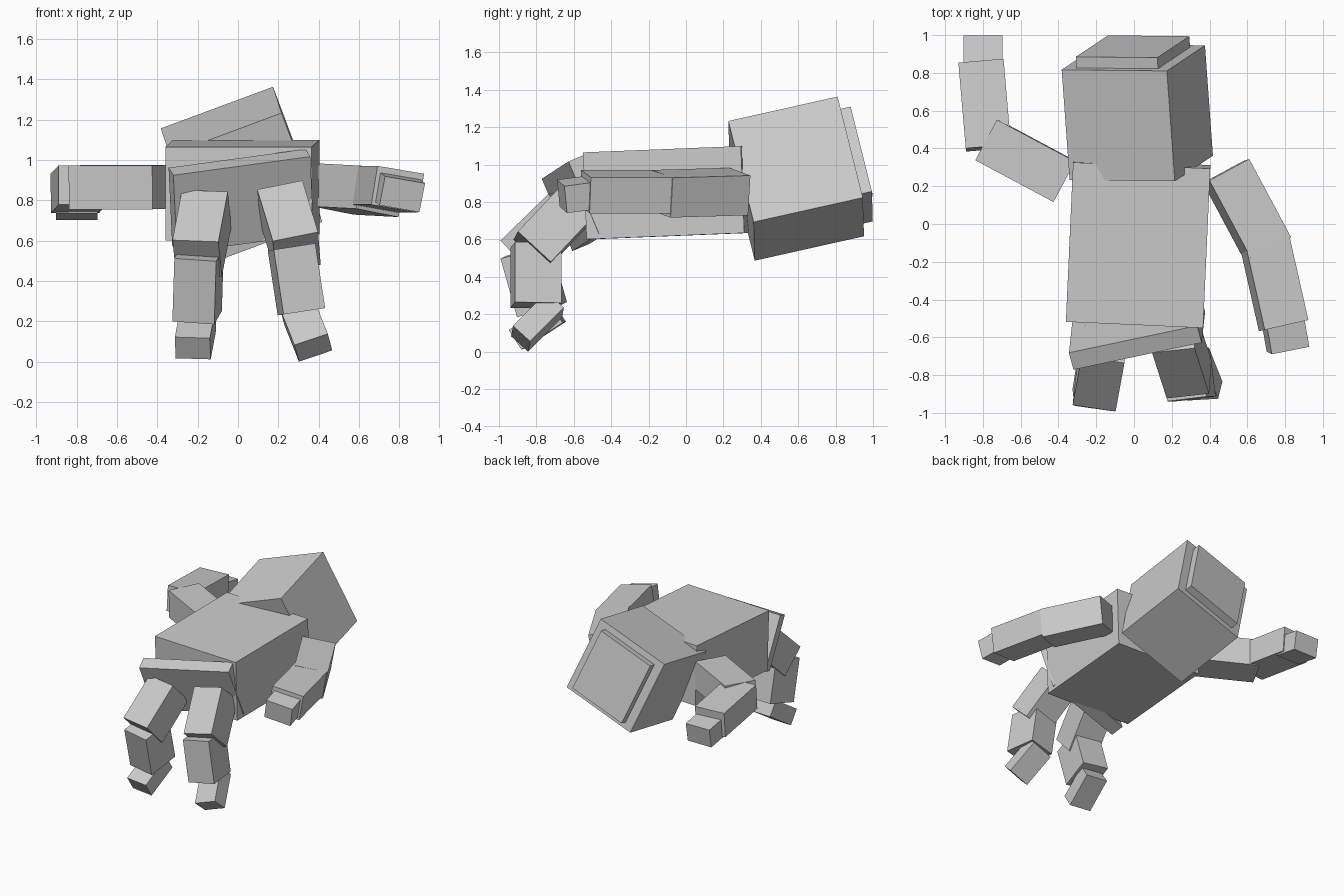
import bpy
from mathutils import Vector, Matrix


def block(name, centre, axis, side, size):
    """Box: size = (length along axis, width along side, depth across both)."""
    a = Vector(axis).normalized()
    s = Vector(side)
    s = (s - a * s.dot(a)).normalized()
    rot = Matrix((a, s, a.cross(s))).transposed().to_4x4()
    bpy.ops.mesh.primitive_cube_add(size=1)
    ob = bpy.context.object
    ob.name = ob.data.name = name
    ob.matrix_world = Matrix.Translation(centre) @ rot @ Matrix.Diagonal((*size, 1))
    return ob


# Body
block("torso", (.022, -.103, .85), (.045, .999, .04), (1, -.042, 0), (.845, .727, .465))
block("hips", (.016, -.573, .796), (.24, -.9, -.37), (.97, .2, .13), (.10, .70, .42))

# Head with a thin plate on its crown
up, across = Vector((-.042, .582, .13)), (.555, .01, .21)
head = Vector((.0175, .589, .925))
block("head", head, up, across, (.60, .594, .592))
block("crown_plate", head + up.normalized() * .325, up, across, (.07, .46, .497))

# Left-hand limbs (x < 0) and right-hand limbs (x > 0)
upper_arm, forearm, hand = (.47, .243, .216), (.457, .24, .195), (.20, .205, .147)
thigh, shin, foot = (.36, .23, .24), (.325, .21, .25), (.265, .175, .125)
limbs = [
    ("left_upper_arm", (-.575, .336, .866), (-.88, .47, 0), (.47, .88, .02), upper_arm),
    ("left_forearm", (-.79, .629, .855), (-.085, .99, -.09), (.99, .085, 0), forearm),
    ("left_hand", (-.80, .888, .792), (0, .98, -.17), (1, -.03, 0), hand),
    ("right_upper_arm", (.598, .074, .85), (.222, -.415, -.012), (.2, .12, -.04), upper_arm),
    ("right_forearm", (.742, -.315, .855), (.22, -.975, 0), (.236, .052, -.04), forearm),
    ("right_hand", (.798, -.565, .843), (.17, -.97, -.13), (.2, .038, -.035), hand),
    ("left_thigh", (-.179, -.765, .636), (-.13, -.71, -.69), (.985, -.15, -.043), thigh),
    ("left_shin", (-.198, -.814, .381), (-.03, .27, -.96), (.985, -.14, -.06), shin),
    ("left_foot", (-.211, -.795, .138), (.1, .83, .54), (.99, -.1, -.03), foot),
    ("right_thigh", (.253, -.702, .667), (.215, -.67, -.71), (.98, .09, .177), thigh),
    ("right_shin", (.29, -.802, .408), (.15, 0, -.985), (.98, .12, .15), shin),
    ("right_foot", (.338, -.794, .159), (-.27, .68, .68), (.944, .06, .32), foot),
]
for limb in limbs:
    block(*limb)
